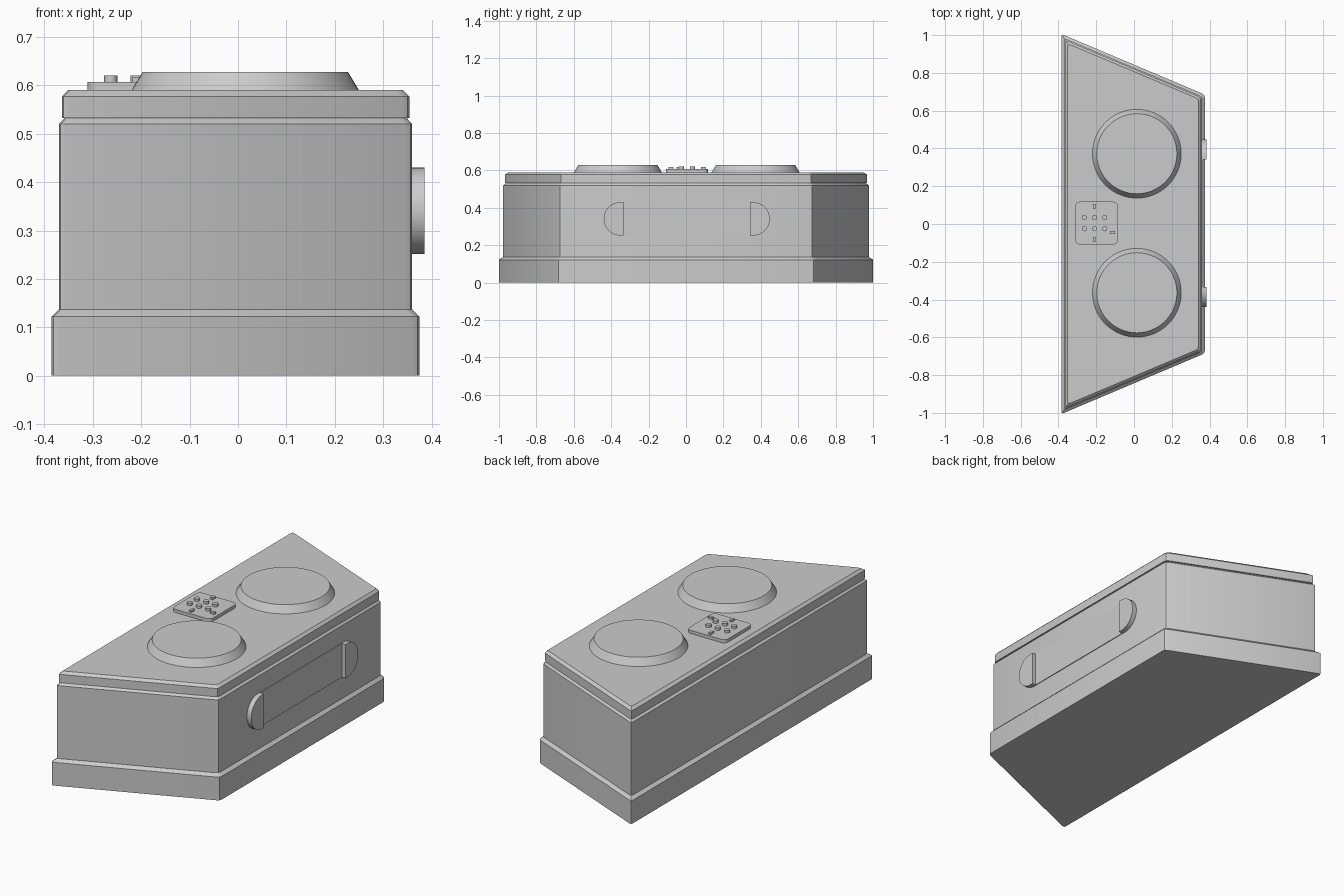
import bpy, bmesh, math
from mathutils import Vector

if "Cube" in bpy.data.objects:
    bpy.data.objects.remove(bpy.data.objects["Cube"])

DY = 0.004      # small sideways shift shared by the fittings
TOP = 0.59      # worktop height


def loft(name, rings, smooth=True):
    """Skin a stack of equal-length closed rings and cap both ends."""
    bm = bmesh.new()
    vs = [[bm.verts.new(p) for p in ring] for ring in rings]
    n = len(vs[0])
    for a, b in zip(vs, vs[1:]):
        for i in range(n):
            j = (i + 1) % n
            bm.faces.new((a[i], a[j], b[j], b[i]))
    bm.faces.new(vs[0][::-1])
    bm.faces.new(vs[-1])
    bmesh.ops.recalc_face_normals(bm, faces=bm.faces)
    me = bpy.data.meshes.new(name)
    bm.to_mesh(me)
    bm.free()
    ob = bpy.data.objects.new(name, me)
    bpy.context.collection.objects.link(ob)
    if smooth:
        bpy.ops.object.select_all(action='DESELECT')
        ob.select_set(True)
        bpy.context.view_layer.objects.active = ob
        bpy.ops.object.shade_smooth_by_angle(angle=math.radians(30))
    return ob


def trapezoid(z, d, t=0.016):
    """Trapezoid outline inset by d, with softened corners of size t."""
    slope = (1.006 - 0.685) / 0.76
    drop = d * math.hypot(1, slope)
    xl, xr = -0.385 + d, 0.375 - d
    yl = 1.006 - slope * d - drop
    yr = 0.685 + slope * d - drop
    c = [Vector(p) for p in ((xl, -yl), (xr, -yr), (xr, yr), (xl, yl))]
    ring = []
    for i in range(4):
        p = c[i]
        a = p + (c[i - 1] - p).normalized() * t
        b = p + (c[(i + 1) % 4] - p).normalized() * t
        mid = (a + b) / 4 + p / 2
        ring += [(q.x, q.y, z) for q in (a, mid, b)]
    return ring


def arc(cx, cy, r, a0, a1, n):
    return [(cx + r * math.cos(math.radians(a0 + (a1 - a0) * i / n)),
             cy + r * math.sin(math.radians(a0 + (a1 - a0) * i / n))) for i in range(n + 1)]


def circle(cx, cy, z, r, n):
    return [(x, y, z) for x, y in arc(cx, cy, r, 0, 360, n)[:-1]]


def rounded_rect(cx, cy, hx, hy, r, n=6):
    pts = []
    for k, (sx, sy) in enumerate(((1, 1), (-1, 1), (-1, -1), (1, -1))):
        pts += arc(cx + sx * (hx - r), cy + sy * (hy - r), r, k * 90, k * 90 + 90, n)
    return pts


def prism_up(name, pts, z0, z1):
    return loft(name, [[(x, y, z) for x, y in pts] for z in (z0, z1)])


def prism_right(name, pts, x0, x1):
    return loft(name, [[(x, y, z) for y, z in pts] for x in (x0, x1)])


# Plinth, body and lid
loft("plinth", [trapezoid(0, 0), trapezoid(0.122, 0), trapezoid(0.137, 0.015)])
loft("body", [trapezoid(0.137, 0.015), trapezoid(0.52, 0.015), trapezoid(0.533, 0.027)])
loft("lid", [trapezoid(0.533, 0.021), trapezoid(0.577, 0.021), trapezoid(TOP, 0.034)])

# Two raised round pads
for side, s in (("front", -1), ("back", 1)):
    y = DY + s * 0.368
    loft(side + "_round_pad", [circle(0.015, y, TOP, 0.235, 64),
                               circle(0.015, y, 0.628, 0.212, 64)])

# Control panel with six buttons and three small markers
prism_up("control_panel", rounded_rect(-0.198, 0.005, 0.113, 0.113, 0.025), TOP, 0.607)
for i, x in enumerate((-0.263, -0.209, -0.155)):
    for j, y in enumerate((-0.025, 0.034)):
        loft(f"button_{i}_{j}", [circle(x, y, z, 0.0135, 20) for z in (0.607, 0.62)])
for i, (x, y, hx, hy) in enumerate(((-0.211, 0.093, 0.007, 0.013),
                                    (-0.211, -0.081, 0.007, 0.013),
                                    (-0.114, -0.045, 0.013, 0.007))):
    prism_up(f"marker_{i}", [(x - hx, y - hy), (x + hx, y - hy),
                             (x + hx, y + hy), (x - hx, y + hy)], 0.607, 0.617)

# Side plate: thin middle and thicker rounded ends
ZC, R, STEP, STRAIGHT = 0.341, 0.089, 0.338, 0.355
prism_right("side_plate_middle", [(DY - STEP, ZC - R), (DY + STEP, ZC - R),
                                  (DY + STEP, ZC + R), (DY - STEP, ZC + R)], 0.355, 0.364)
for side, s in (("front", -1), ("back", 1)):
    half = [(0, -R)] + [(STRAIGHT - STEP + u, v) for u, v in arc(0, 0, R, -90, 90, 20)] + [(0, R)]
    prism_right(side + "_side_plate_end",
                [(DY + s * (STEP + u), ZC + v) for u, v in half], 0.355, 0.385)
